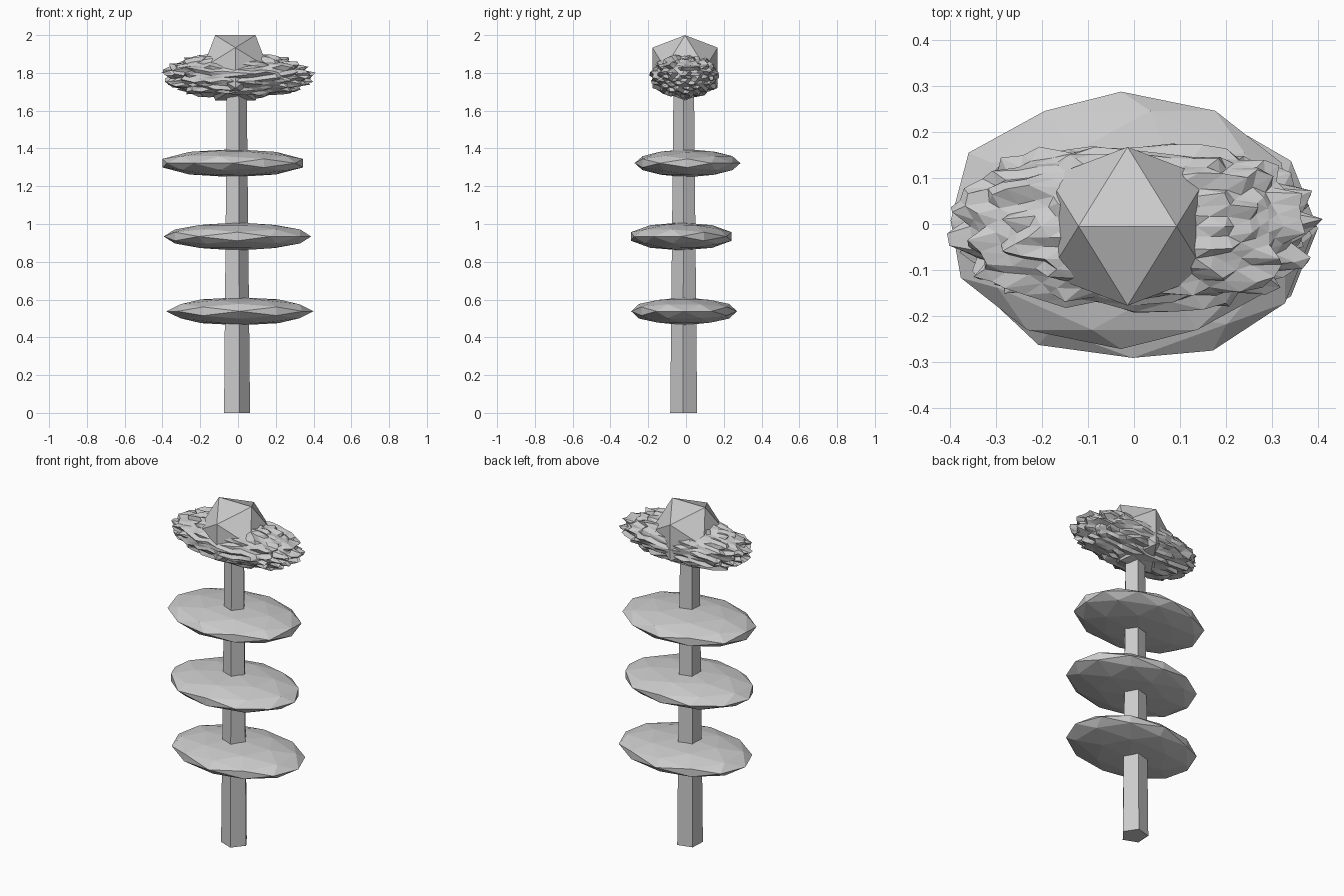
import bpy, bmesh, math, random
from mathutils import Matrix, Vector

if "Cube" in bpy.data.objects:
    bpy.data.objects.remove(bpy.data.objects["Cube"])

random.seed(4)
PHI = (1 + 5 ** 0.5) / 2


def ico_ball(levels):
    """Unit icosahedron with an edge on top, split and rounded per level."""
    bm = bmesh.new()
    for a in (-1, 1):
        for b in (-PHI, PHI):
            for co in ((a, 0, b), (0, b, a), (b, a, 0)):
                bm.verts.new(Vector(co).normalized())
    bmesh.ops.convex_hull(bm, input=bm.verts[:])
    for _ in range(levels):
        bmesh.ops.subdivide_edges(bm, edges=bm.edges[:], cuts=1, use_grid_fill=True)
        for v in bm.verts:
            v.co.normalize()
    return bm


def finish(bm, name, location):
    bmesh.ops.recalc_face_normals(bm, faces=bm.faces[:])
    mesh = bpy.data.meshes.new(name)
    bm.to_mesh(mesh)
    bm.free()
    obj = bpy.data.objects.new(name, mesh)
    obj.location = location
    bpy.context.collection.objects.link(obj)
    return obj


# Five-sided tapered trunk
bm = bmesh.new()
rings = []
for z, r in ((0, 0.075), (1.75, 0.057)):
    angles = [math.radians(-75 + 72 * k) for k in range(5)]
    rings.append([bm.verts.new((r * math.cos(a), r * math.sin(a), z)) for a in angles])
low, high = rings
for k in range(5):
    j = (k + 1) % 5
    bm.faces.new((low[k], low[j], high[j], high[k]))
bm.faces.new(low[::-1])
bm.faces.new(high)
finish(bm, "trunk", (-0.011, -0.011, 0))

# Three flattened foliage discs, each turned before flattening
discs = [(0.01, -0.01, 0.538, 0), (-0.003, -0.025, 0.934, -31.7), (-0.028, 0.008, 1.322, 58.3)]
for i, (x, y, z, turn) in enumerate(discs):
    bm = ico_ball(1)
    bmesh.ops.rotate(bm, verts=bm.verts[:], matrix=Matrix.Rotation(math.radians(turn), 3, 'Z'))
    bmesh.ops.scale(bm, verts=bm.verts[:], vec=(0.39, 0.28, 0.074))
    finish(bm, f"foliage_disc_{i + 1}", (x, y, z))

# Spiky, blunt-ended crown
bm = ico_ball(3)
for v in bm.verts:
    n = v.co.copy()
    bump = random.uniform(1.0, 1.08) if random.random() < 0.35 else random.uniform(0.9, 0.97)
    x = math.copysign(abs(n.x) ** 0.75, n.x)
    v.co = Vector((0.385 * x, 0.178 * n.y, 0.115 * n.z)) * bump
finish(bm, "spiky_crown", (0, -0.005, 1.785))

# Plain faceted top ball
bm = ico_ball(0)
bmesh.ops.scale(bm, verts=bm.verts[:], vec=(0.203, 0.203, 0.203))
finish(bm, "top_ball", (-0.014, -0.005, 1.827))
